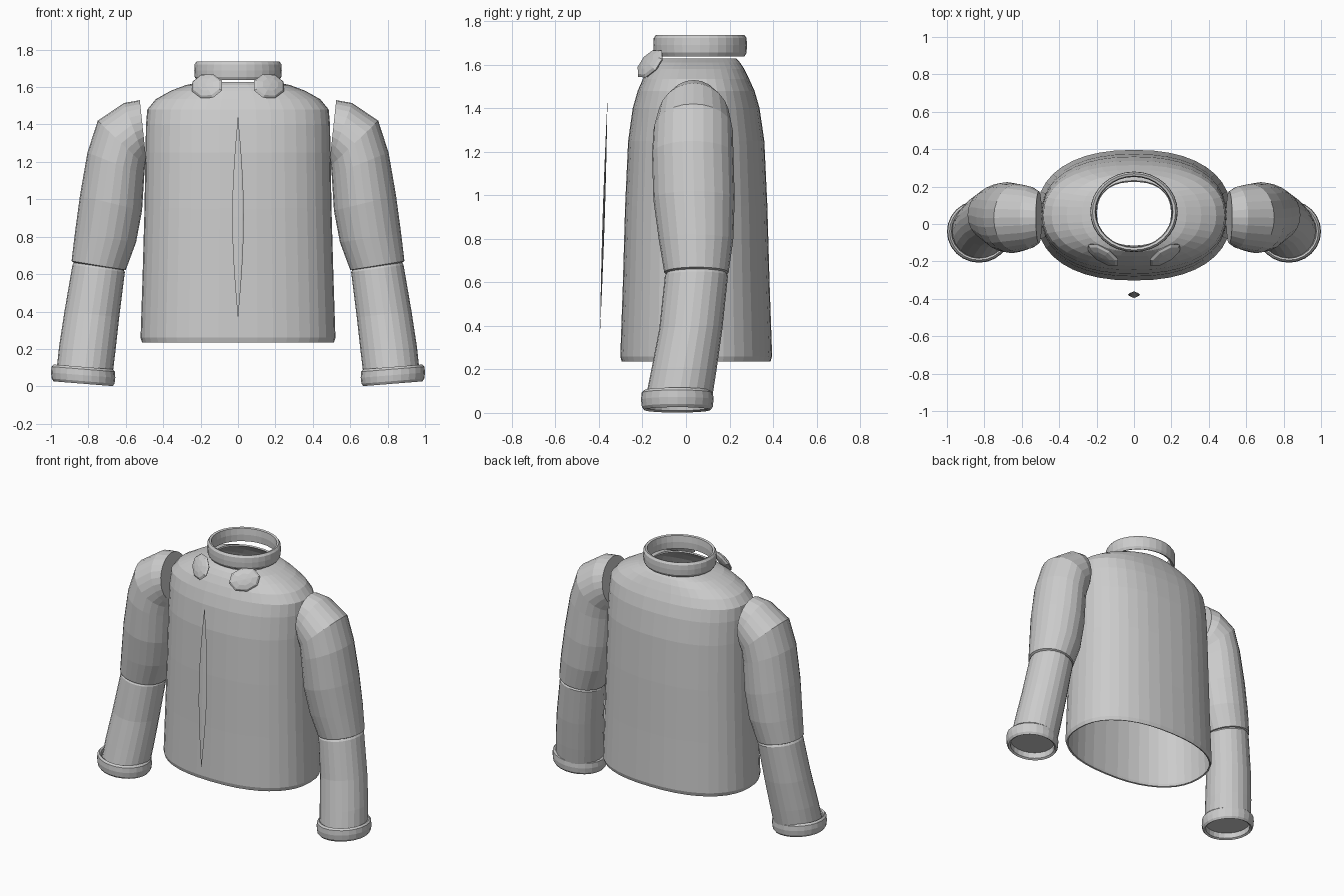
import bpy, bmesh, math
from mathutils import Vector, Matrix

cube = bpy.data.objects.get("Cube")
if cube:
    bpy.data.objects.remove(cube, do_unlink=True)

grey = bpy.data.materials.new("soft_grey")
grey.use_nodes = True
grey.diffuse_color = (0.6, 0.6, 0.6, 1)
grey.node_tree.nodes["Principled BSDF"].inputs["Base Color"].default_value = (0.6, 0.6, 0.6, 1)


def finish(name, bm, mirror=False):
    bmesh.ops.recalc_face_normals(bm, faces=bm.faces)
    mesh = bpy.data.meshes.new(name)
    bm.to_mesh(mesh)
    bm.free()
    mesh.materials.append(grey)
    obj = bpy.data.objects.new(name, mesh)
    bpy.context.collection.objects.link(obj)
    if mirror:
        obj.modifiers.new("mirror", 'MIRROR').use_mirror_merge = False
    return obj


def ring(center, a, b, sides, power=2.0):
    """Superellipse loop spanned by half-axes a and b."""
    loop = []
    for i in range(sides):
        t = 2 * math.pi * i / sides
        c, s = math.cos(t), math.sin(t)
        u = math.copysign(abs(c) ** (2 / power), c)
        v = math.copysign(abs(s) ** (2 / power), s)
        loop.append(center + a * u + b * v)
    return loop


def loft(name, loops, closed=False, cap_start=False, cap_end=False, mirror=False):
    bm = bmesh.new()
    rows = [[bm.verts.new(p) for p in loop] for loop in loops]
    pairs = list(zip(rows, rows[1:])) + ([(rows[-1], rows[0])] if closed else [])
    for low, high in pairs:
        n = len(low)
        for i in range(n):
            j = (i + 1) % n
            bm.faces.new((low[i], low[j], high[j], high[i]))
    if cap_start:
        bm.faces.new(rows[0])
    if cap_end:
        bm.faces.new(rows[-1])
    return finish(name, bm, mirror)


def sleeve_ring(outer, inner, yc, yr, sides=24):
    """Loop from its outermost and innermost points in the xz plane."""
    o, n = Vector((outer[0], yc, outer[1])), Vector((inner[0], yc, inner[1]))
    return ring((o + n) / 2, (o - n) / 2, Vector((0, yr, 0)), sides)


# Torso shell: height, half width, front y, back y
torso = [
    (0.235, 0.513, -0.295, 0.388), (0.26, 0.521, -0.302, 0.396),
    (0.6, 0.51, -0.29, 0.384), (0.95, 0.50, -0.28, 0.374),
    (1.25, 0.495, -0.266, 0.36), (1.4, 0.492, -0.245, 0.338),
    (1.48, 0.485, -0.222, 0.315), (1.535, 0.44, -0.198, 0.29),
    (1.58, 0.36, -0.172, 0.268), (1.61, 0.28, -0.148, 0.248),
    (1.628, 0.2, -0.12, 0.232)]
body = loft("torso", [ring(Vector((0, (f + b) / 2, z)), Vector((w, 0, 0)),
                           Vector((0, (b - f) / 2, 0)), 40, 2.3) for z, w, f, b in torso])
shell = body.modifiers.new("thickness", 'SOLIDIFY')
shell.thickness = 0.01
shell.offset = -1

# Collar band: closed profile of radius and height
band = [(0.205, 1.645), (0.222, 1.638), (0.232, 1.655), (0.234, 1.69),
        (0.232, 1.722), (0.222, 1.736), (0.208, 1.732), (0.203, 1.69)]
loft("collar", [ring(Vector((0, 0.065, z)), Vector((r, 0, 0)), Vector((0, r * 0.92, 0)), 32)
                for r, z in band], closed=True)

# Upper sleeves, from shoulder to elbow
upper = [
    ((0.525, 1.53), (0.492, 1.22), 0.035, 0.14), ((0.61, 1.515), (0.494, 1.2), 0.035, 0.165),
    ((0.75, 1.42), (0.497, 1.18), 0.033, 0.182), ((0.805, 1.25), (0.501, 1.13), 0.031, 0.187),
    ((0.845, 1.02), (0.513, 0.94), 0.037, 0.187), ((0.872, 0.82), (0.545, 0.77), 0.046, 0.171),
    ((0.89, 0.67), (0.6, 0.622), 0.048, 0.148), ((0.875, 0.66), (0.612, 0.622), 0.048, 0.135)]
loft("upper_sleeve", [sleeve_ring(*r) for r in upper], cap_start=True, mirror=True)

# Forearm sleeves, closed just inside the cuffs
fore = [
    ((0.86, 0.69), (0.625, 0.65), 0.05, 0.12), ((0.885, 0.65), (0.605, 0.61), 0.048, 0.145),
    ((0.928, 0.4), (0.635, 0.37), 0.022, 0.145), ((0.957, 0.21), (0.656, 0.18), -0.01, 0.15),
    ((0.972, 0.07), (0.672, 0.05), -0.034, 0.153)]
loft("forearm_sleeve", [sleeve_ring(*r) for r in fore], cap_start=True, cap_end=True, mirror=True)

# Cuffs: closed profile of radius and height along a slightly tilted axis
tilt = Vector((1, 0, 0.08))
cuff = [(0.145, 0.022), (0.158, 0.014), (0.168, 0.028), (0.172, 0.06),
        (0.169, 0.092), (0.158, 0.104), (0.148, 0.098), (0.143, 0.06)]
loft("cuff", [ring(Vector((0.828, -0.04, z)), tilt * r, Vector((0, r * 0.97, 0)), 24)
              for r, z in cuff], closed=True, mirror=True)

# Collar tabs: flattened low-poly spheres
along = Vector((0.17, 0.12, 0.05)).normalized()
out = Vector((0.5, -0.7, 0.5))
out = (out - along * out.dot(along)).normalized()
up = out.cross(along)
basis = Matrix((along, up, out)).transposed().to_4x4()
bm = bmesh.new()
bmesh.ops.create_uvsphere(bm, u_segments=8, v_segments=6, radius=1)
place = Matrix.Translation((0.165, -0.165, 1.605)) @ basis @ Matrix.Diagonal((0.1, 0.075, 0.022, 1))
bmesh.ops.transform(bm, matrix=place, verts=bm.verts)
finish("collar_tab", bm, mirror=True)

# Front fastening: slim tapered strip leaning back slightly
steps = 10
strip = []
for k in range(steps + 1):
    h = k / steps
    r = 0.001 + 0.03 * math.sin(math.pi * h)
    strip.append(ring(Vector((0, -0.395 + 0.034 * h, 0.37 + 1.07 * h)),
                      Vector((r, 0, 0)), Vector((0, r * 0.16, 0)), 8))
loft("front_fastening", strip, cap_start=True, cap_end=True)
